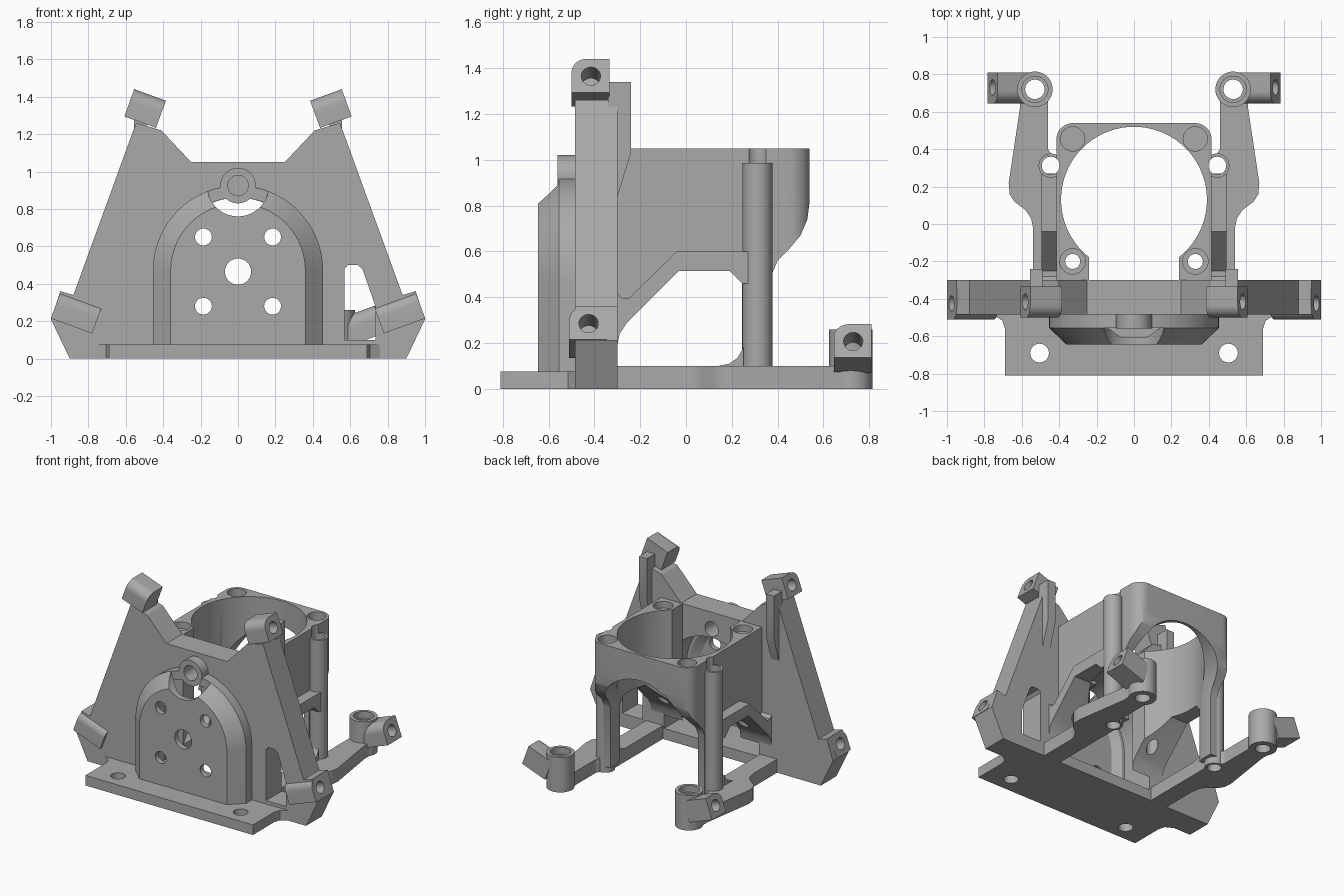
import bpy, bmesh, math
from mathutils import Matrix, Vector

if "Cube" in bpy.data.objects:
    bpy.data.objects.remove(bpy.data.objects["Cube"])

mat = bpy.data.materials.new("machined_grey")
mat.use_nodes = True
GREY = (0.4, 0.4, 0.4, 1)
mat.diffuse_color = GREY
mat.node_tree.nodes["Principled BSDF"].inputs["Base Color"].default_value = GREY

AXES = {"x": lambda p, t: (t, p[0], p[1]),
        "y": lambda p, t: (p[0], t, p[1]),
        "z": lambda p, t: (p[0], p[1], t)}
TILT = math.radians(20)
parts = []


def apply_mod(ob, kind, **props):
    mod = ob.modifiers.new(kind, kind)
    for key, value in props.items():
        setattr(mod, key, value)
    bpy.context.view_layer.objects.active = ob
    bpy.ops.object.modifier_apply(modifier=mod.name)


def loft(name, axis, ring_a, a, ring_b, b, both=False, matrix=None):
    """Solid between two outlines placed at a and b along an axis."""
    bm = bmesh.new()
    lo = [bm.verts.new(AXES[axis](p, a)) for p in ring_a]
    hi = [bm.verts.new(AXES[axis](p, b)) for p in ring_b]
    n = len(lo)
    bm.faces.new(lo)
    bm.faces.new(hi)
    for i in range(n):
        j = (i + 1) % n
        bm.faces.new((lo[i], lo[j], hi[j], hi[i]))
    if matrix:
        bm.transform(matrix)
    bmesh.ops.recalc_face_normals(bm, faces=bm.faces)
    mesh = bpy.data.meshes.new(name)
    bm.to_mesh(mesh)
    bm.free()
    mesh.materials.append(mat)
    ob = bpy.data.objects.new(name, mesh)
    bpy.context.collection.objects.link(ob)
    if both:
        apply_mod(ob, "MIRROR", use_mirror_merge=False)
    return ob


def prism(name, axis, pts, a, b, **kw):
    return loft(name, axis, pts, a, pts, b, **kw)


def part(ob):
    parts.append(ob)
    return ob


def cut(cutter, *targets, operation="DIFFERENCE"):
    cutter.hide_render = True
    for t in targets:
        apply_mod(t, "BOOLEAN", operation=operation, solver="EXACT", object=cutter)
    bpy.data.objects.remove(cutter)


def arc(cx, cy, r, start=0, end=360, n=48):
    full = end - start >= 360
    count = n if full else n + 1
    return [(cx + r * math.cos(math.radians(start + (end - start) * i / n)),
             cy + r * math.sin(math.radians(start + (end - start) * i / n))) for i in range(count)]


def rect(x0, x1, y0, y1):
    return [(x0, y0), (x1, y0), (x1, y1), (x0, y1)]


def arch(r, bottom, centre=0.47):
    return [(r, bottom)] + arc(0, centre, r, 0, 180) + [(-r, bottom)]


def drill(axis, x, y, r, a, b, *targets, both=False):
    cut(prism("drill", axis, arc(x, y, r, n=32), a, b, both=both), *targets)


# Main upright plate with sloping shoulders
half = [(0.90, 0), (1.0, 0.21), (0.95, 0.36), (0.88, 0.34), (0.545, 1.26), (0.41, 1.22), (0.25, 1.05)]
plate = part(prism("front_plate", "y", half + [(-x, z) for x, z in reversed(half)], -0.485, -0.30))
cut(prism("window", "y", [(0.57, 0.1), (0.735, 0.1), (0.735, 0.28), (0.665, 0.48),
                          (0.64, 0.5), (0.59, 0.5), (0.57, 0.48)], -0.7, -0.1), plate)

# Raised arched housing with a chamfered rim and hollow back
dome = part(prism("housing_rim", "y", arch(0.455, 0.05), -0.555, -0.484))
cap = part(loft("housing_cap", "y", arch(0.455, 0.05), -0.555, arch(0.36, 0.05), -0.645))
cut(prism("rim_notch", "y", arc(0, 0.925, 0.165), -0.8, -0.556), cap)
cut(prism("hollow", "y", arch(0.39, 0.08), -0.565, -0.2), plate, dome, cap)
cut(loft("hollow_tip", "y", arch(0.39, 0.08), -0.55, arch(0.31, 0.08), -0.605), cap)
boss = part(prism("upper_boss", "y", arc(0, 0.925, 0.095), -0.56, -0.45))
drill("y", 0, 0.925, 0.055, -0.7, -0.2, boss, plate, dome, cap)
drill("y", 0, 0.465, 0.07, -0.8, -0.5, cap, dome)
for z in (0.28, 0.65):
    drill("y", 0.185, z, 0.045, -0.8, -0.5, cap, dome, both=True)

# Front mounting flange, flared into the plate
flange = part(prism("front_flange", "z", [
    (-0.69, -0.81), (0.69, -0.81), (0.69, -0.56), (0.705, -0.515), (0.76, -0.484),
    (-0.76, -0.484), (-0.705, -0.515), (-0.69, -0.56)], 0, 0.075))
drill("z", 0.505, -0.69, 0.05, -0.1, 0.2, flange, both=True)

# Block body: side profile rounded off in plan
side = [(-0.302, 1.05), (0.54, 1.05), (0.54, 0.82), (0.53, 0.74), (0.50, 0.67), (0.45, 0.61),
        (0.40, 0.56), (0.375, 0.5), (0.375, 0.05), (0.245, 0.05), (0.245, 0.46), (0.19, 0.515),
        (-0.03, 0.515), (-0.26, 0.285), (-0.29, 0.24), (-0.302, 0.18)]
body = part(prism("block_body", "x", side, -0.5, 0.5))
plan = [(0.415, -0.4)] + arc(0.325, 0.45, 0.09, 0, 90, 12)
cut(prism("plan", "z", plan + [(-x, y) for x, y in reversed(plan)], -0.2, 1.3), body, operation="INTERSECT")
cut(prism("bore", "z", arc(0, 0.13, 0.39, n=72), -0.2, 1.3), body)
cut(prism("front_opening", "z", rect(-0.24, 0.24, -0.5, 0), -0.2, 1.3), body)
cut(prism("rear_arch", "y", arch(0.36, -0.2, 0.5), 0.1, 0.8), body)
for y, r, depth in ((-0.2, 0.04, 0.0), (-0.2, 0.068, 1.0), (0.455, 0.065, 0.97)):
    drill("z", 0.328, y, r, depth, 1.3, body, both=True)

# Thick ledge following the lower edge of each body side
part(prism("side_ledge", "x", [
    (-0.302, 0.42), (-0.28, 0.395), (-0.25, 0.395), (-0.04, 0.6), (0.27, 0.6), (0.27, 0.46),
    (0.245, 0.46), (0.19, 0.515), (-0.03, 0.515), (-0.26, 0.285), (-0.29, 0.24), (-0.302, 0.18)],
    0.40, 0.495, both=True))

# Screw posts beside the body
post = part(prism("side_post", "z", arc(0.445, 0.312, 0.065, n=32), 0, 0.985, both=True))

# Base legs running to the rear feet
leg = part(prism("base_leg", "z", [
    (0.40, -0.302), (0.54, -0.302), (0.54, -0.02), (0.55, 0.03), (0.58, 0.075), (0.64, 0.12),
    (0.665, 0.16), (0.67, 0.22), (0.61, 0.62), (0.61, 0.72), (0.46, 0.72), (0.46, 0.40),
    (0.44, 0.37), (0.40, 0.36)], 0, 0.10, both=True))
drill("z", 0.445, 0.312, 0.048, -0.1, 1.2, post, leg, body, both=True)
# Flared fillet at the bottom of each post
part(prism("post_fillet", "x", [(0.25, 0.18), (0.225, 0.135), (0.19, 0.11), (0.12, 0.095), (0.25, 0.095)],
           0.40, 0.49, both=True))

# Rear feet
foot = part(prism("rear_foot", "z", arc(0.53, 0.72, 0.095), 0, 0.26, both=True))

# Tilted screw lugs: rounded toward the front, square behind
lug_shape = [(0.08, -0.075), (0.08, 0.08)] + arc(-0.02, 0.015, 0.065, 90, 180, 10) + [(-0.085, -0.075)]


def tilted(x, y, z):
    return Matrix.Translation(Vector((x, y, z))) @ Matrix.Rotation(-TILT, 4, "Y")


lugs = {"top_lug": (0.582, -0.415, 1.365, 0.18, [plate]),
        "lower_lug": (0.975, -0.425, 0.285, 0.235, [plate]),
        "rear_lug": (0.757, 0.73, 0.207, 0.2, [])}
for name, (x, y, z, length, others) in lugs.items():
    frame = tilted(x, y, z)
    lug = part(prism(name, "x", lug_shape, -length, 0, both=True, matrix=frame))
    cut(prism("screw_hole", "x", arc(0, 0, 0.042, n=28), -0.14, 0.1, both=True, matrix=frame), lug, *others)
    if name == "rear_lug":
        rear_lug = lug
drill("z", 0.53, 0.72, 0.052, -0.1, 0.5, foot, leg, rear_lug, both=True)
drill("z", 0.53, 0.72, 0.07, 0.21, 0.5, foot, rear_lug, both=True)

# Stiffening ribs behind the shoulders
part(prism("shoulder_rib", "x", [(-0.34, 1.34), (-0.24, 1.34), (-0.24, 1.03), (-0.302, 0.83), (-0.34, 0.83)],
           0.49, 0.555, both=True))

# Smooth curved walls, keep machined edges crisp
bpy.ops.object.select_all(action="DESELECT")
for ob in parts:
    ob.select_set(True)
bpy.context.view_layer.objects.active = parts[0]
bpy.ops.object.shade_smooth_by_angle(angle=math.radians(30))
